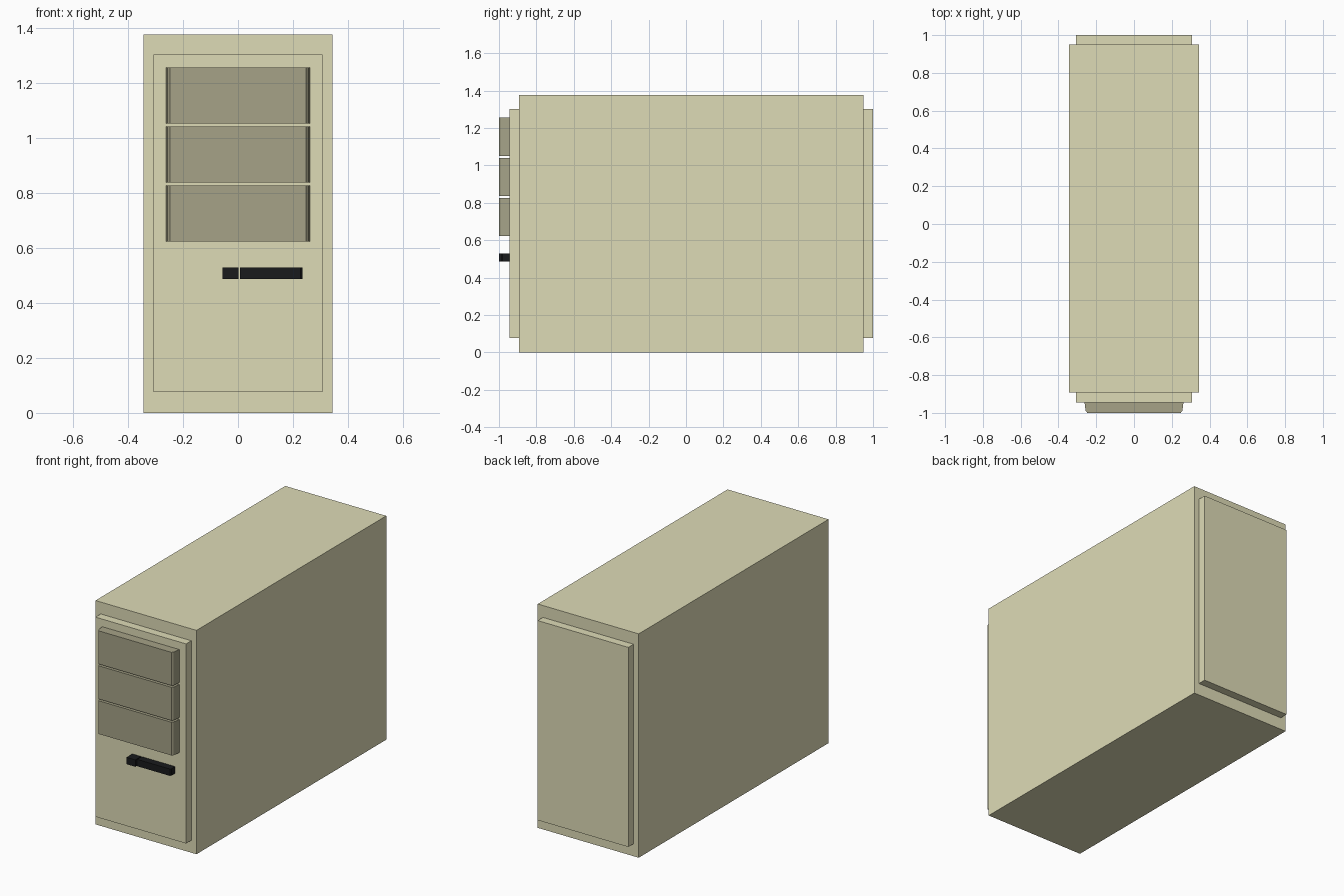
import bpy, bmesh

if "Cube" in bpy.data.objects:
    bpy.data.objects.remove(bpy.data.objects["Cube"])


def material(name, rgb):
    m = bpy.data.materials.new(name)
    m.diffuse_color = (*rgb, 1)
    m.use_nodes = True
    m.node_tree.nodes["Principled BSDF"].inputs["Base Color"].default_value = m.diffuse_color
    return m


def prism(name, profile, z0, z1, mat):
    """Extrude an (x, y) outline from z0 up to z1."""
    bm = bmesh.new()
    face = bm.faces.new([bm.verts.new((x, y, z0)) for x, y in profile])
    top = bmesh.ops.extrude_face_region(bm, geom=[face])["geom"]
    bmesh.ops.translate(bm, vec=(0, 0, z1 - z0),
                        verts=[v for v in top if isinstance(v, bmesh.types.BMVert)])
    bmesh.ops.recalc_face_normals(bm, faces=bm.faces)
    mesh = bpy.data.meshes.new(name)
    bm.to_mesh(mesh)
    bm.free()
    mesh.materials.append(mat)
    obj = bpy.data.objects.new(name, mesh)
    bpy.context.collection.objects.link(obj)
    return obj


def rect(x0, x1, y0, y1):
    return [(x0, y0), (x1, y0), (x1, y1), (x0, y1)]


beige = material("beige", (0.73, 0.71, 0.47))
grey_beige = material("grey_beige", (0.38, 0.365, 0.245))
black = material("black", (0.01, 0.011, 0.012))

# Case body with raised front and back panels
FRONT, BACK, PANEL = -0.893, 0.949, -0.944
prism("case_body", rect(-0.343, 0.343, FRONT, BACK), 0, 1.375, beige)
prism("front_panel", rect(-0.308, 0.308, PANEL, FRONT), 0.076, 1.302, beige)
prism("back_panel", rect(-0.308, 0.308, BACK, 1.0), 0.076, 1.302, beige)

# Three drive bay covers with softened side edges
half = [(0.262, PANEL), (0.256, -0.99), (0.247, -1.0)]
bay_profile = half + [(-x, y) for x, y in reversed(half)]
for i in range(3):
    z = 0.622 + i * 0.2147
    prism(f"drive_bay_{i + 1}", bay_profile, z, z + 0.204, grey_beige)

# Disk slot and eject button
prism("disk_slot", [(0.007, PANEL), (0.007, -0.988), (0.228, -0.988),
                    (0.234, -0.98), (0.234, PANEL)], 0.487, 0.529, black)
prism("eject_button", rect(-0.057, 0.002, -1.0, PANEL), 0.487, 0.529, black)
